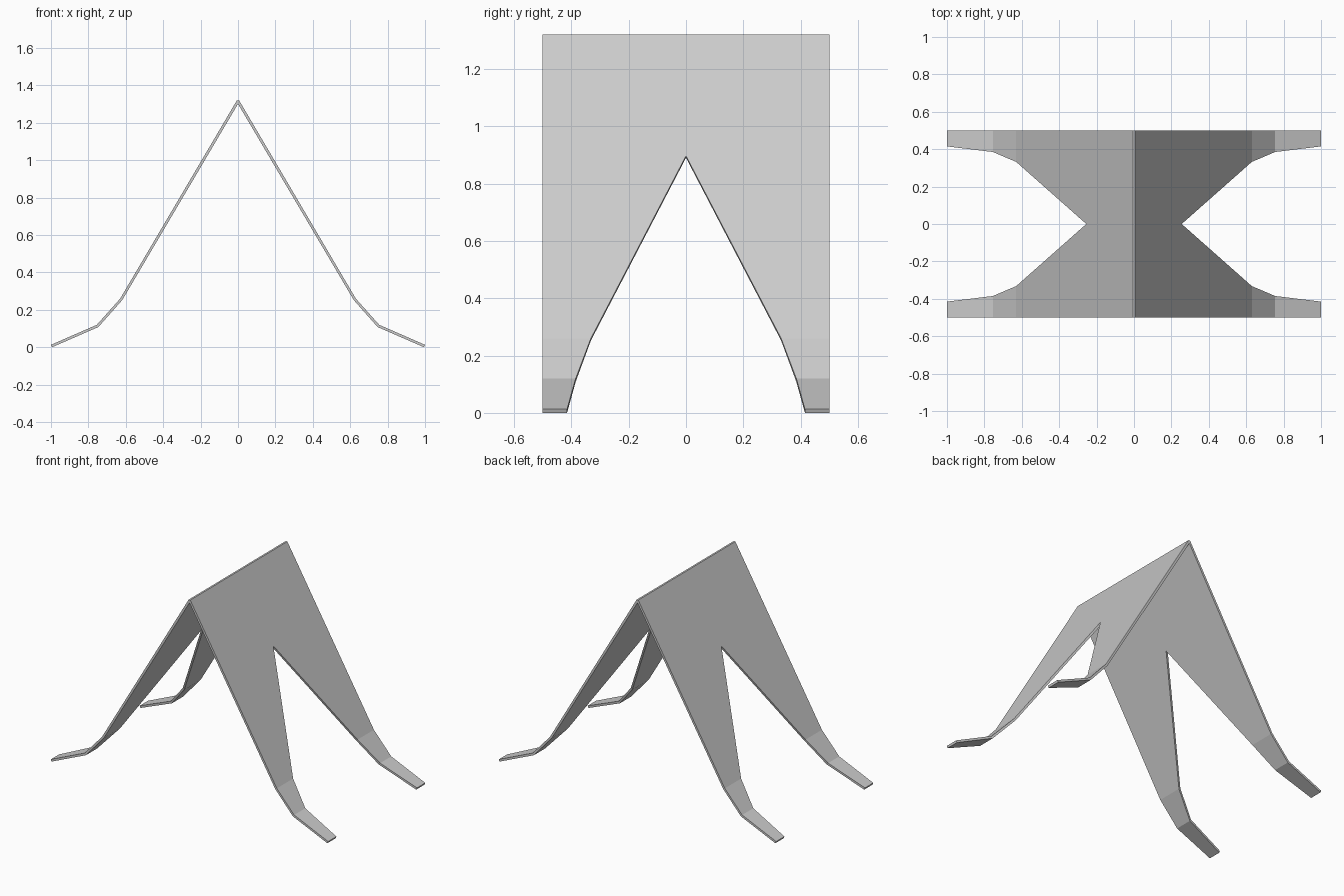
import bpy, bmesh

if "Cube" in bpy.data.objects:
    bpy.data.objects.remove(bpy.data.objects["Cube"])

# Folded sheet: profile (x, z) of the outer and inner skins at ridge, notch apex, knee, ankle, toe
OUTER = [(0.006, 1.32), (0.255, 0.897), (0.63, 0.26), (0.755, 0.12), (1.0, 0.013)]
INNER = [(0.0, 1.301), (0.243, 0.890), (0.619, 0.252), (0.7466, 0.108), (0.9945, 0.0)]
NOTCH_Y = [0.0, 0.0, 0.332, 0.385, 0.415]   # inner edge of the leg at each row
EDGE_Y = 0.5

bm = bmesh.new()


def skin(profile):
    inner = [bm.verts.new((x, y, z)) for (x, z), y in zip(profile, NOTCH_Y)]
    outer = [bm.verts.new((x, EDGE_Y, z)) for i, (x, z) in enumerate(profile) if i != 1]
    # big sloping panel, then the two bent leg pieces
    bm.faces.new((inner[0], inner[1], inner[2], outer[1], outer[0]))
    for i in (2, 3):
        bm.faces.new((inner[i], inner[i + 1], outer[i], outer[i - 1]))
    # boundary path from notch apex round the leg to the ridge corner
    return inner, outer, inner[1:] + outer[::-1]


oi, oo, o_path = skin(OUTER)
ii, io, i_path = skin(INNER)

# Edge walls joining the two skins
for k in range(len(o_path) - 1):
    bm.faces.new((o_path[k], o_path[k + 1], i_path[k + 1], i_path[k]))

# Narrow flat strip on the ridge
t0 = bm.verts.new((0, 0, 1.32))
t1 = bm.verts.new((0, EDGE_Y, 1.32))
bm.faces.new((t0, oi[0], oo[0], t1))
bm.faces.new((t1, oo[0], io[0]))

bmesh.ops.recalc_face_normals(bm, faces=bm.faces[:])
# make sure the sloping outer panel faces outward
panel = next(f for f in bm.faces if oi[1] in f.verts and oo[0] in f.verts)
if panel.normal.z < 0:
    bmesh.ops.reverse_faces(bm, faces=bm.faces[:])

mesh = bpy.data.meshes.new("folded_stand")
bm.to_mesh(mesh)
bm.free()
stand = bpy.data.objects.new("folded_stand", mesh)
bpy.context.collection.objects.link(stand)

# Quarter mirrored to all four legs
mirror = stand.modifiers.new("mirror", 'MIRROR')
mirror.use_axis = (True, True, False)
mirror.use_clip = True
mirror.merge_threshold = 0.0005
